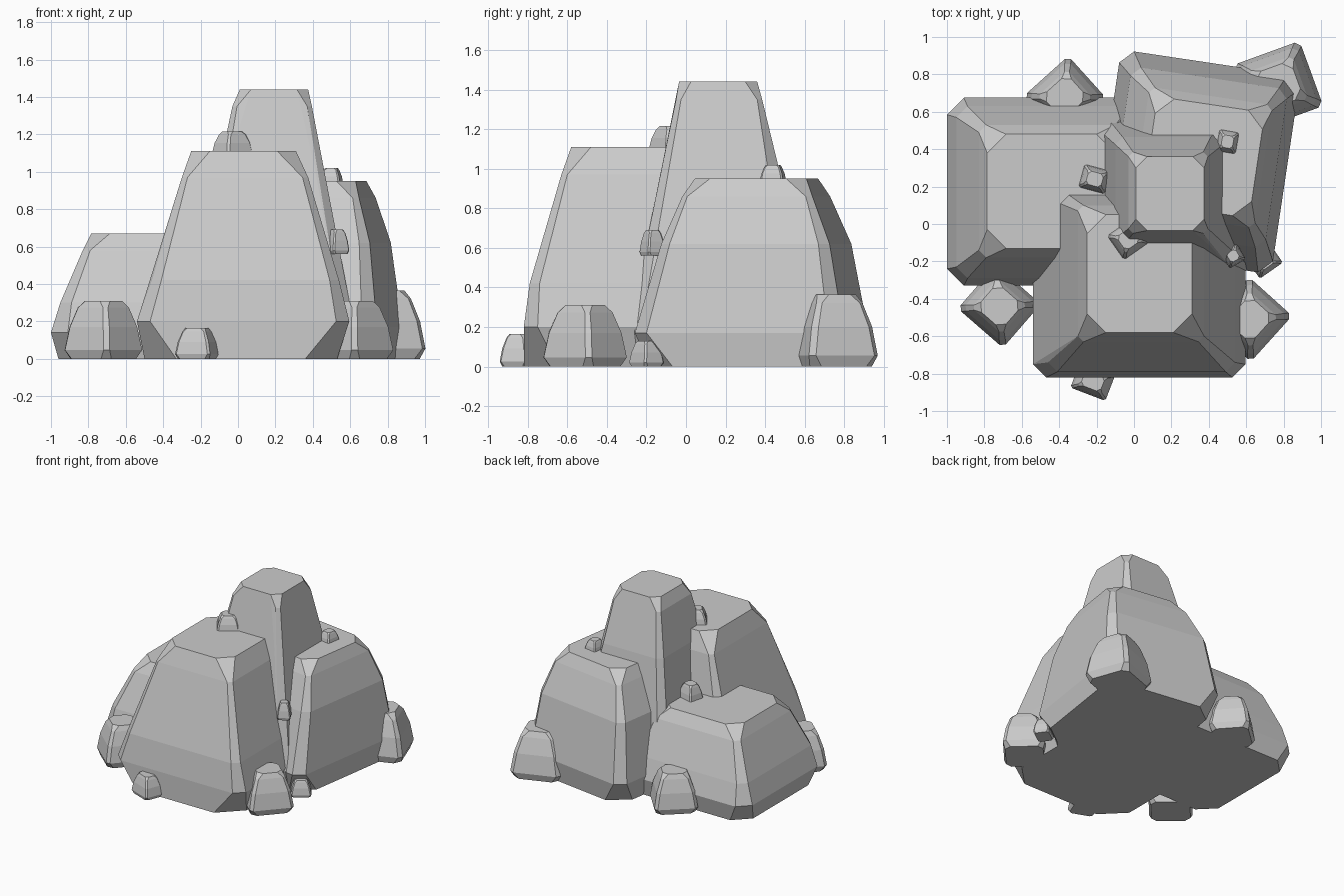
import bpy, bmesh
from math import radians
from mathutils import Matrix, Vector

if "Cube" in bpy.data.objects:
    bpy.data.objects.remove(bpy.data.objects["Cube"])


def rock(name, rings, centre=(0, 0, 0), angle=0):
    """Faceted boulder: hull of stacked rectangles with cut corners.
    Each ring is (z, x0, x1, y0, y1, corner_cut)."""
    bm = bmesh.new()
    place = Matrix.Translation(Vector(centre)) @ Matrix.Rotation(radians(angle), 4, 'Z')
    for z, x0, x1, y0, y1, c in rings:
        for x, dx in ((x0, c), (x1, -c)):
            for y, dy in ((y0, c), (y1, -c)):
                bm.verts.new(place @ Vector((x + dx, y, z)))
                bm.verts.new(place @ Vector((x, y + dy, z)))
    hull = bmesh.ops.convex_hull(bm, input=bm.verts[:])
    loose = {v for v in hull['geom_interior'] + hull['geom_unused']
             if isinstance(v, bmesh.types.BMVert) and not v.link_faces}
    bmesh.ops.delete(bm, geom=list(loose), context='VERTS')
    bmesh.ops.dissolve_limit(bm, angle_limit=radians(2), verts=bm.verts[:], edges=bm.edges[:])
    bmesh.ops.recalc_face_normals(bm, faces=bm.faces[:])
    mesh = bpy.data.meshes.new(name)
    bm.to_mesh(mesh)
    bm.free()
    bpy.context.collection.objects.link(bpy.data.objects.new(name, mesh))


def stone(name, x, y, z, a, b, h, angle):
    """Small stone with half sizes a, b and height h."""
    rings = [(t * h, -a * s, a * s, -b * s, b * s, k * min(a, b))
             for t, s, k in ((0, .9, .25), (.15, 1, .15), (.55, .88, .15), (.88, .67, .12), (1, .56, .25))]
    rock(name, rings, (x, y, z), angle)


# Large boulders
rock("front_boulder", [
    (0, -.50, .53, -.82, .20, .17),
    (.20, -.54, .595, -.82, .24, .07),
    (.42, -.46, .54, -.79, .20, .05),
    (.97, -.30, .375, -.63, .10, .03),
    (1.11, -.25, .31, -.58, .05, .10)])

rock("tall_boulder", [
    (0, -.20, .62, -.27, .56, .12),
    (.18, -.23, .62, -.29, .60, .06),
    (1.02, -.10, .45, -.12, .465, .04),
    (1.35, -.03, .395, -.05, .385, .025),
    (1.44, .01, .375, -.035, .36, .06)])

rock("back_right_boulder", [
    (0, -.49, .42, -.50, .48, .14),
    (.17, -.53, .44, -.56, .51, .07),
    (.62, -.46, .385, -.43, .43, .05),
    (.86, -.35, .315, -.33, .335, .03),
    (.95, -.30, .28, -.28, .29, .09)], (.38, .35, 0), -8.5)

rock("left_boulder", [
    (0, -.96, .05, -.30, .64, .12),
    (.14, -1.0, .07, -.33, .675, .09),
    (.30, -.95, .04, -.29, .63, .06),
    (.58, -.83, -.06, -.18, .53, .04),
    (.67, -.785, -.10, -.13, .48, .10)])

# Stones around the base
stone("front_left_stone", -.72, -.44, 0, .16, .155, .31, -41)
stone("front_stone", -.22, -.84, 0, .10, .075, .165, -21)
stone("front_right_stone", .62, -.51, 0, .165, .155, .31, 48)
stone("right_stone", .70, -.20, 0, .075, .06, .13, 35)
stone("back_right_stone", .77, .74, 0, .19, .185, .365, 20)
stone("back_left_stone", -.37, .68, 0, .16, .15, .30, 42)

# Pebbles resting on the boulders
stone("front_top_pebble", -.03, -.08, 1.08, .085, .08, .135, 35)
stone("left_top_pebble", -.21, .24, .63, .075, .065, .15, -15)
stone("right_top_pebble", .50, .44, .92, .055, .06, .10, -10)
stone("crevice_pebble", .53, -.17, .56, .05, .05, .13, 30)
